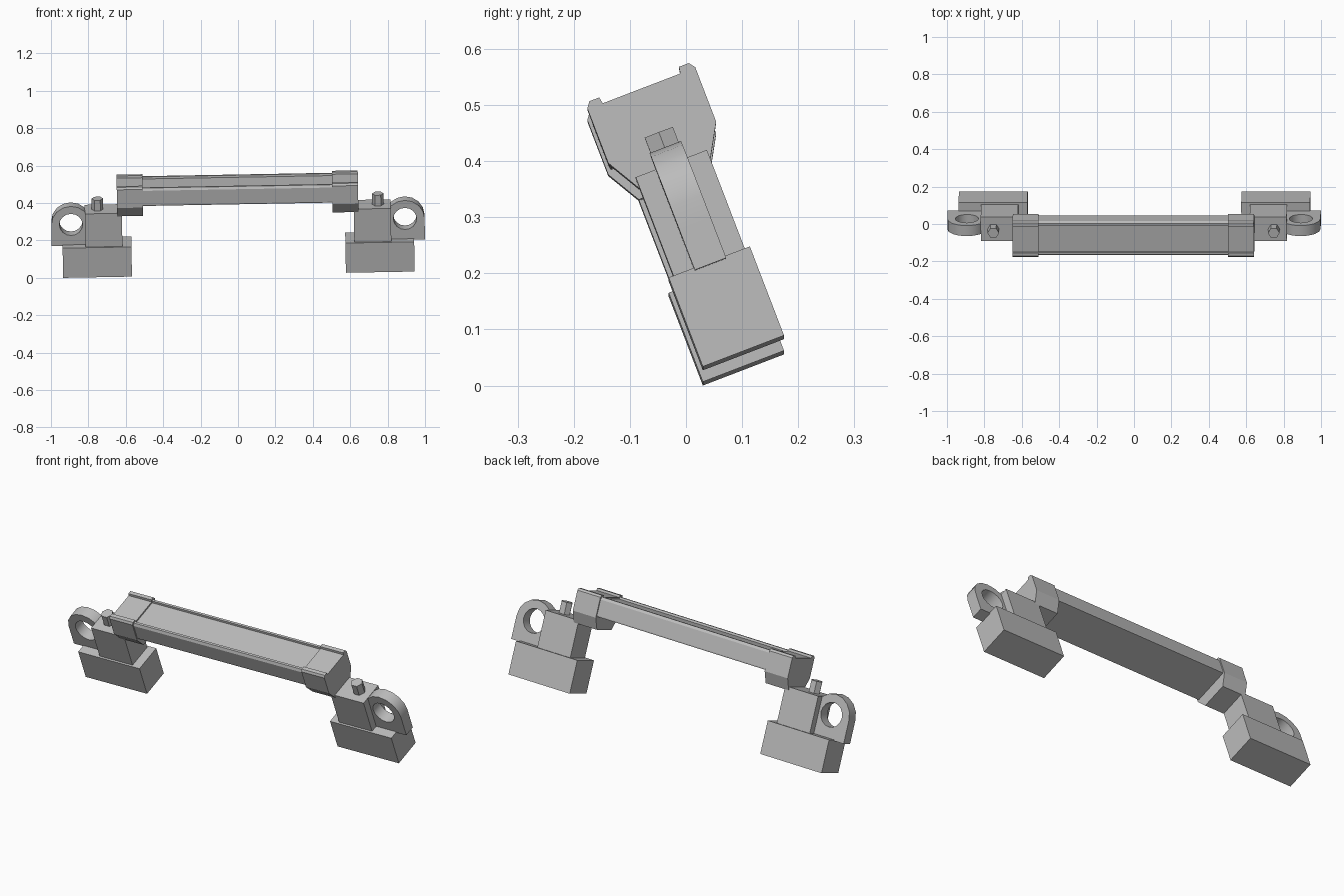
import bpy, bmesh, math
from mathutils import Matrix

cube = bpy.data.objects.get("Cube")
if cube:
    bpy.data.objects.remove(cube, do_unlink=True)

grey = bpy.data.materials.new("plain_grey")
grey.use_nodes = True
COLOR = (0.5, 0.5, 0.5, 1)
grey.diffuse_color = COLOR
grey.node_tree.nodes["Principled BSDF"].inputs["Base Color"].default_value = COLOR

# The whole handle leans back and rolls slightly
FRAME = (Matrix.Translation((0.005, 0.03, 0.017))
         @ Matrix.Rotation(math.radians(-1.03), 4, 'Y')
         @ Matrix.Rotation(math.radians(21), 4, 'X'))
MID_Y = 0.0775


def finish(name, bm, mirror=True):
    bmesh.ops.recalc_face_normals(bm, faces=bm.faces)
    mesh = bpy.data.meshes.new(name)
    bm.to_mesh(mesh)
    bm.free()
    mesh.materials.append(grey)
    obj = bpy.data.objects.new(name, mesh)
    bpy.context.collection.objects.link(obj)
    obj.matrix_world = FRAME
    if mirror:
        mod = obj.modifiers.new("both_sides", 'MIRROR')
        mod.use_clip = False
        mod.use_mirror_merge = False
    return obj


def prism(name, profile, x0, x1, mirror=True):
    """Extrude a (y, z) profile along x."""
    bm = bmesh.new()
    a = [bm.verts.new((x0, y, z)) for y, z in profile]
    b = [bm.verts.new((x1, y, z)) for y, z in profile]
    bm.faces.new(a)
    bm.faces.new(b[::-1])
    n = len(a)
    for i in range(n):
        j = (i + 1) % n
        bm.faces.new((a[i], b[i], b[j], a[j]))
    return finish(name, bm, mirror)


def box(name, x0, x1, y0, y1, z0, z1):
    return prism(name, [(y0, z0), (y1, z0), (y1, z1), (y0, z1)], x0, x1)


def symmetric(half):
    """Complete a half profile given as (distance from middle, z)."""
    return ([(MID_Y + d, z) for d, z in half]
            + [(MID_Y - d, z) for d, z in reversed(half)])


# Feet and posts
box("foot_blocks", 0.572, 0.94, 0, 0.155, 0, 0.17)
box("posts", 0.62, 0.818, 0.01, 0.146, 0.165, 0.36)

# End caps with raised lips and chamfered undersides
prism("end_caps", symmetric([(0.068, 0.343), (0.103, 0.404), (0.103, 0.508),
                             (0.095, 0.519), (0.076, 0.519), (0.074, 0.507)]),
      0.507, 0.645)

# Grip bar, slightly smaller than the caps
prism("grip_bar", symmetric([(0.095, 0.41), (0.097, 0.416), (0.097, 0.497),
                             (0.089, 0.51), (0.078, 0.51), (0.076, 0.499)]),
      -0.508, 0.508, mirror=False)

# Hexagonal pins
bm = bmesh.new()
bmesh.ops.create_cone(bm, cap_ends=True, segments=6, radius1=0.031, radius2=0.031,
                      depth=0.07, matrix=Matrix.Translation((0.75, MID_Y, 0.386))
                      @ Matrix.Rotation(math.radians(90), 4, 'Z'))
xs = [v.co.x for v in bm.verts]
if max(xs) - min(xs) < 0.06:  # points face sideways
    bmesh.ops.rotate(bm, verts=bm.verts, cent=(0.75, MID_Y, 0.386),
                     matrix=Matrix.Rotation(math.radians(30), 3, 'Z'))
finish("pins", bm)

# Eye lugs: arched plates with a round hole
CX, CZ, R, HOLE, DROP, N = 0.893, 0.285, 0.105, 0.062, 0.12, 16
bm = bmesh.new()
rings = []
for k in range(N):
    t = 2 * math.pi * k / N
    c, s = math.cos(t), math.sin(t)
    if k <= N // 2:
        ox, oz = R * c, R * s
    else:
        m = max(abs(c), abs(s))
        ox, oz = R * c / m, DROP * s / m
    rings.append([bm.verts.new((CX + x, y, CZ + z)) for x, z, y in (
        (ox, oz, 0.048), (ox, oz, 0.108),
        (HOLE * c, HOLE * s, 0.108), (HOLE * c, HOLE * s, 0.048))])
for k in range(N):
    p, q = rings[k], rings[(k + 1) % N]
    for i in range(4):
        j = (i + 1) % 4
        bm.faces.new((p[i], p[j], q[j], q[i]))
lugs = finish("eye_lugs", bm)
bpy.ops.object.select_all(action='DESELECT')
lugs.select_set(True)
bpy.context.view_layer.objects.active = lugs
bpy.ops.object.shade_smooth_by_angle(angle=math.radians(30))
